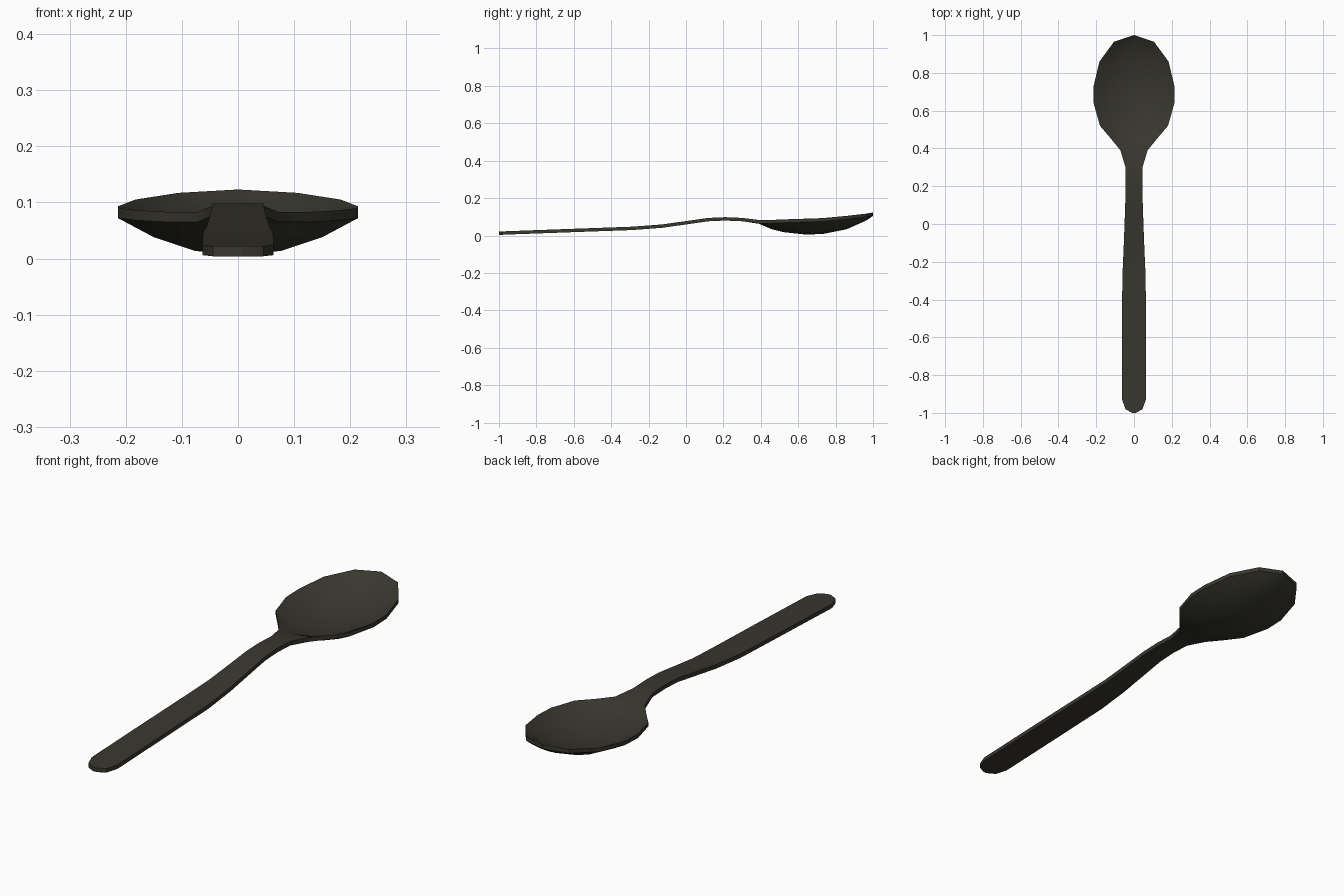
import bpy, bmesh, math

if "Cube" in bpy.data.objects:
    bpy.data.objects.remove(bpy.data.objects["Cube"])

# stations along the spoon: y, half width, rim height, bowl depth
STATIONS = [
    (-1.00, 0.010, 0.022, 0), (-0.98, 0.045, 0.022, 0), (-0.93, 0.063, 0.024, 0),
    (-0.60, 0.063, 0.036, 0), (-0.29, 0.062, 0.047, 0), (-0.13, 0.055, 0.059, 0),
    (0.00, 0.050, 0.077, 0), (0.12, 0.046, 0.094, 0), (0.21, 0.045, 0.098, 0),
    (0.30, 0.045, 0.094, 0), (0.39, 0.072, 0.083, 0.002), (0.455, 0.125, 0.083, 0.030),
    (0.52, 0.180, 0.086, 0.050), (0.64, 0.214, 0.090, 0.067), (0.73, 0.214, 0.093, 0.067),
    (0.86, 0.183, 0.105, 0.053), (0.965, 0.106, 0.117, 0.018), (1.00, 0.0, 0.123, 0),
]
COLUMNS = [-1, -0.7, -0.36, 0, 0.36, 0.7, 1]
THICK = 0.018

bm = bmesh.new()


def surface(drop):
    return [[bm.verts.new((w * u, y, rim - depth * (1 - u * u) - drop)) for u in COLUMNS]
            for y, w, rim, depth in STATIONS]


# top and underside sheets
top, under = surface(0), surface(THICK)
n, m = len(STATIONS), len(COLUMNS)
for i in range(n - 1):
    for j in range(m - 1):
        bm.faces.new((top[i][j], top[i][j + 1], top[i + 1][j + 1], top[i + 1][j]))
        bm.faces.new((under[i][j], under[i + 1][j], under[i + 1][j + 1], under[i][j + 1]))

# rim wall all the way round
ring = ([(0, j) for j in range(m)] + [(i, m - 1) for i in range(1, n)]
        + [(n - 1, j) for j in range(m - 2, -1, -1)] + [(i, 0) for i in range(n - 2, 0, -1)])
for (a, b), (c, d) in zip(ring, ring[1:] + ring[:1]):
    bm.faces.new((top[a][b], under[a][b], under[c][d], top[c][d]))

bmesh.ops.remove_doubles(bm, verts=bm.verts, dist=0.0005)
bmesh.ops.recalc_face_normals(bm, faces=bm.faces)
mesh = bpy.data.meshes.new("spoon")
bm.to_mesh(mesh)
bm.free()
spoon = bpy.data.objects.new("spoon", mesh)
bpy.context.collection.objects.link(spoon)

# dark metal colour
mat = bpy.data.materials.new("dark metal")
mat.diffuse_color = (0.040, 0.038, 0.028, 1)
mat.use_nodes = True
mat.node_tree.nodes["Principled BSDF"].inputs["Base Color"].default_value = mat.diffuse_color
mesh.materials.append(mat)

bpy.context.view_layer.objects.active = spoon
spoon.select_set(True)
bpy.ops.object.shade_smooth_by_angle(angle=math.radians(35))
